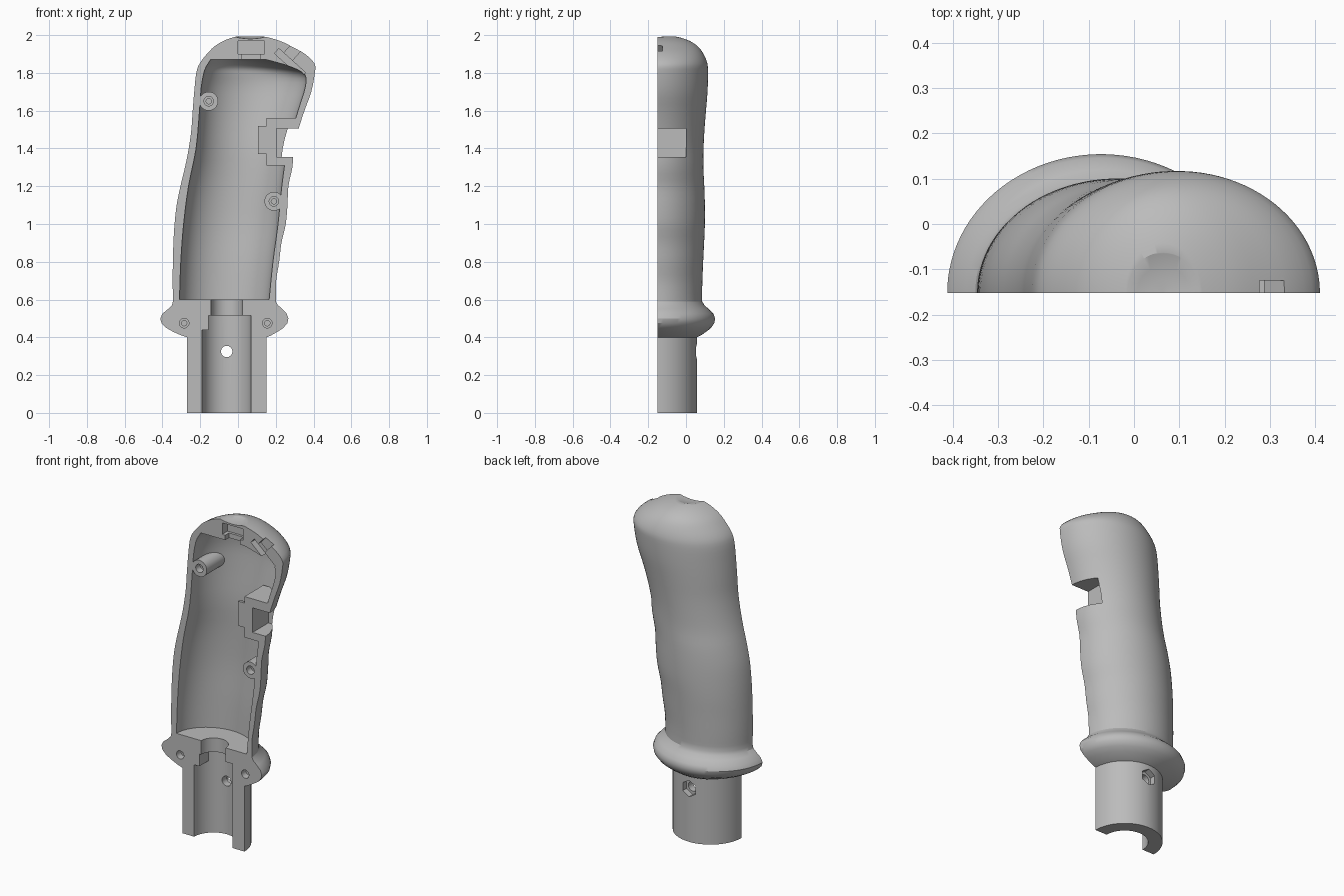
import bpy, bmesh, math
from mathutils import Matrix

if "Cube" in bpy.data.objects:
    bpy.data.objects.remove(bpy.data.objects["Cube"])

SPLIT = -0.152          # parting plane of the half shell
BORE_X = -0.06          # axis of the mounting socket
SIDES = 96

grey = bpy.data.materials.new("plain_grey")
grey.use_nodes = True
colour = (0.5, 0.5, 0.5, 1)
grey.diffuse_color = colour
grey.node_tree.nodes["Principled BSDF"].inputs["Base Color"].default_value = colour


def to_object(name, bm):
    bmesh.ops.recalc_face_normals(bm, faces=bm.faces)
    mesh = bpy.data.meshes.new(name)
    bm.to_mesh(mesh)
    bm.free()
    mesh.materials.append(grey)
    ob = bpy.data.objects.new(name, mesh)
    bpy.context.collection.objects.link(ob)
    return ob


def loft(name, stations):
    """Stack of ellipses: height, left edge, right edge, depth."""
    bm = bmesh.new()
    rings = []
    for z, left, right, depth in stations:
        mid, half = (left + right) / 2, (right - left) / 2
        angles = [math.tau * (i + 0.5) / SIDES for i in range(SIDES)]
        rings.append([bm.verts.new((mid + half * math.cos(a), SPLIT + depth * math.sin(a), z))
                      for a in angles])
    for low, high in zip(rings, rings[1:]):
        for i in range(SIDES):
            j = (i + 1) % SIDES
            bm.faces.new((low[i], low[j], high[j], high[i]))
    bm.faces.new(rings[0])
    bm.faces.new(rings[-1])
    return to_object(name, bm)


def refine(stations, steps=3):
    """Catmull-Rom smoothing between stations."""
    out = []
    for i in range(len(stations) - 1):
        p = [stations[max(0, min(len(stations) - 1, i + k))] for k in (-1, 0, 1, 2)]
        for s in range(steps):
            t = s / steps
            out.append(tuple(
                b + t / 2 * (c - a + t * (2 * a - 5 * b + 4 * c - d + t * (3 * (b - c) + d - a)))
                for a, b, c, d in zip(*p)))
    return out + [stations[-1]]


def box(name, x, y, z, tilt=0):
    bm = bmesh.new()
    spans = (x, y, z)
    centre = [(a + b) / 2 for a, b in spans]
    size = [b - a for a, b in spans]
    bmesh.ops.create_cube(bm, size=1, matrix=Matrix.Translation(centre)
                          @ Matrix.Rotation(tilt, 4, 'Y') @ Matrix.Diagonal(size + [1]))
    return to_object(name, bm)


def rod(name, radius, centre, length, axis='Y', sides=48):
    bm = bmesh.new()
    turn = {'X': Matrix.Rotation(math.pi / 2, 4, 'Y'),
            'Y': Matrix.Rotation(math.pi / 2, 4, 'X'), 'Z': Matrix()}[axis]
    bmesh.ops.create_cone(bm, cap_ends=True, segments=sides, radius1=radius, radius2=radius,
                          depth=length, matrix=Matrix.Translation(centre) @ turn)
    return to_object(name, bm)


def cross_rod(name, radius, x, z, start, end, sides=48):
    return rod(name, radius, (x, (start + end) / 2, z), end - start, 'Y', sides)


def cut(target, *tools, operation='DIFFERENCE'):
    bpy.context.view_layer.objects.active = target
    for tool in tools:
        mod = target.modifiers.new("cut", 'BOOLEAN')
        mod.operation, mod.object, mod.solver = operation, tool, 'EXACT'
        bpy.ops.object.modifier_apply(modifier=mod.name)
        bpy.data.objects.remove(tool)


# Outer skin: stem, hand flange and contoured grip
stem_and_flange = [
    (0, -.27, .15, .21), (.4, -.27, .15, .21), (.41, -.3, .175, .23),
    (.43, -.345, .21, .26), (.45, -.38, .24, .285), (.475, -.405, .262, .302),
    (.5, -.412, .267, .306), (.525, -.4, .258, .298), (.55, -.37, .235, .272),
    (.57, -.35, .212, .25), (.59, -.345, .2, .238)]
grip = refine([
    (.62, -.345, .2, .237), (.7, -.346, .202, .239), (.8, -.345, .218, .243),
    (.9, -.342, .23, .248), (1, -.336, .253, .252), (1.1, -.325, .262, .252),
    (1.2, -.305, .267, .249), (1.3, -.281, .288, .244), (1.4, -.261, .297, .245),
    (1.5, -.247, .32, .25), (1.6, -.24, .352, .258), (1.7, -.232, .388, .266),
    (1.8, -.221, .407, .269), (1.85, -.203, .405, .265), (1.9, -.165, .355, .245),
    (1.94, -.125, .285, .215), (1.97, -.075, .22, .17), (1.99, -.02, .15, .11),
    (2, .03, .09, .04)])
shell = loft("grip_shell_half", stem_and_flange + grip)

# Cavity, leaving screw bosses and the trigger switch housing standing
cavity = loft("cavity", refine([
    (.6, -.31, .165, .205), (.8, -.303, .185, .208), (1, -.288, .212, .215),
    (1.2, -.262, .232, .212), (1.4, -.222, .262, .208), (1.6, -.204, .318, .222),
    (1.72, -.195, .355, .23), (1.79, -.183, .355, .225), (1.83, -.17, .29, .21),
    (1.87, -.145, .15, .15)]))
bosses = [(-.155, 1.65), (.19, 1.12)]
for x, z in bosses:
    cut(cavity, cross_rod("screw_boss", .05, x, z, -.4, .2))
cut(cavity, box("switch_housing", (.15, .5), (-.4, .03), (1.31, 1.56)),
    rod("switch_back", .075, (.135, SPLIT, 1.445), .06, 'X'))
cut(shell, cavity)

# Mounting socket with a locating key, and the cable passage
socket = rod("socket", .13, (BORE_X, SPLIT, .2), .63, 'Z')
cut(socket, box("key", (-.3, -.155), (-.4, .1), (.44, .6)))
cut(shell, socket, rod("cable_passage", .083, (BORE_X, SPLIT, .56), .14, 'Z'))

# Fixing bolt hole with a hexagonal nut pocket
cut(shell, cross_rod("bolt_hole", .03, BORE_X, .325, -.1, .2),
    cross_rod("nut_pocket", .05, BORE_X, .325, .02, .2, 6))

# Screw holes in the bosses and the flange
for x, z in bosses + [(-.285, .475), (.155, .475)]:
    cut(shell, cross_rod("screw_hole", .025, x, z, -.4, -.11))
    cut(shell, cross_rod("screw_pilot", .014, x, z, -.2, -.06))

# Trigger window through the side
cut(shell, box("trigger_window", (.205, .5), (-.4, 0), (1.355, 1.505)))

# Top button: dished seat, switch pocket and lead slot
bm = bmesh.new()
bmesh.ops.create_uvsphere(bm, u_segments=48, v_segments=32, radius=.3,
                          matrix=Matrix.Translation((.065, SPLIT, 2.28)))
cut(shell, to_object("button_seat", bm),
    box("switch_pocket", (0, .14), (-.4, -.1), (1.9, 1.97)),
    box("lead_slot", (.02, .12), (-.4, -.115), (1.82, 1.92)))

# Slanted thumb switch slot on the upper corner
tilt = math.radians(42)
cut(shell, box("thumb_slot", (.18, .37), (-.4, -.11), (1.835, 1.87), tilt),
    box("thumb_opening", (.27, .33), (-.4, -.125), (1.85, 2), tilt))

# Split along the parting plane
cut(shell, box("parting_cut", (-1, 1), (-2, SPLIT), (-1, 3)))

bpy.ops.object.select_all(action='DESELECT')
shell.select_set(True)
bpy.context.view_layer.objects.active = shell
bpy.ops.object.shade_smooth_by_angle(angle=math.radians(30))
